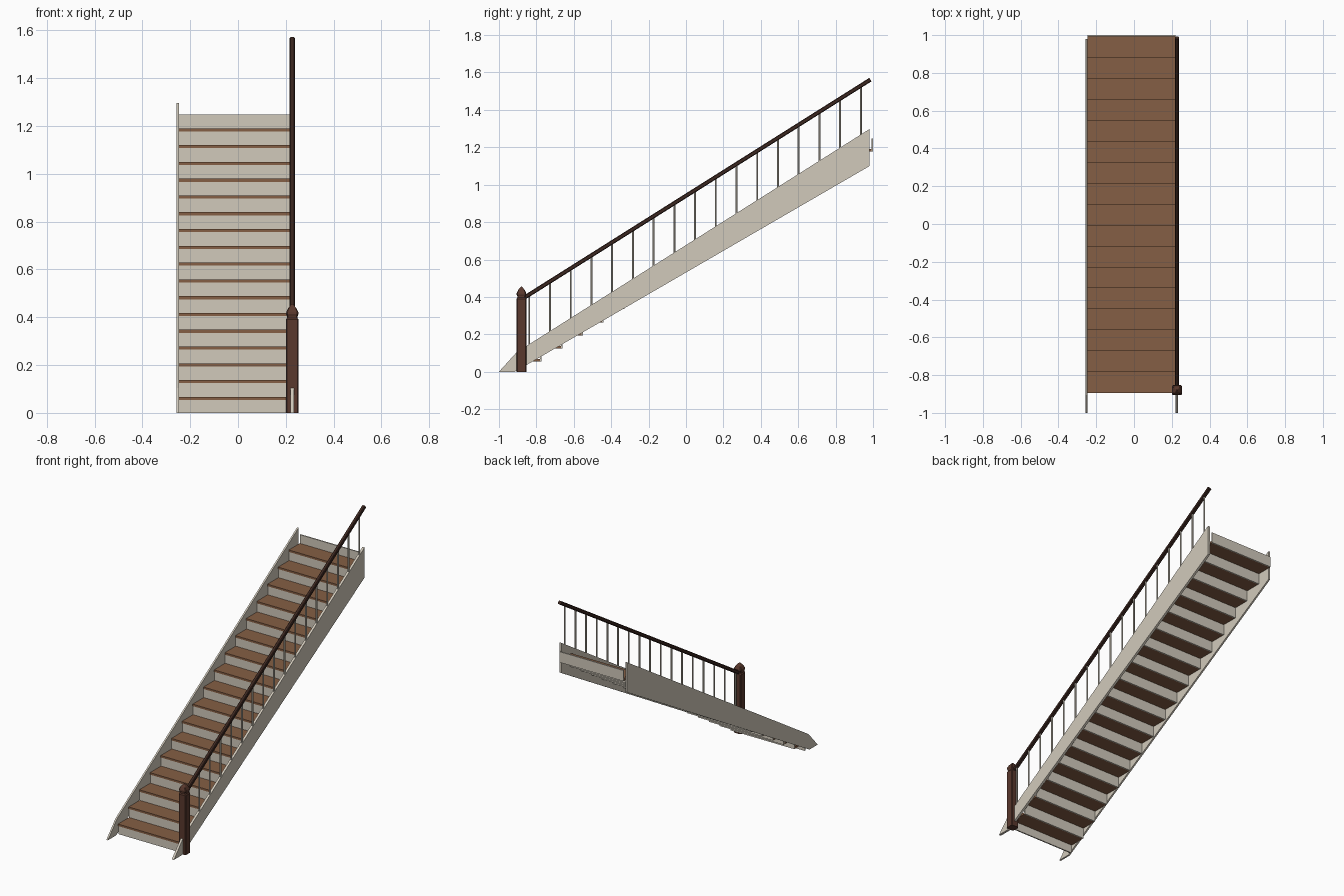
import bpy, bmesh
from mathutils import Vector

cube = bpy.data.objects.get("Cube")
if cube:
    bpy.data.objects.remove(cube, do_unlink=True)


def material(name, rgb):
    m = bpy.data.materials.new(name)
    m.use_nodes = True
    m.diffuse_color = (*rgb, 1)
    m.node_tree.nodes["Principled BSDF"].inputs["Base Color"].default_value = (*rgb, 1)
    return m


CREAM = material("cream paint", (0.64, 0.59, 0.50))
TREAD = material("tread wood", (0.235, 0.113, 0.058))
POST = material("post wood", (0.10, 0.04, 0.026))
RAIL = material("dark rail wood", (0.047, 0.021, 0.015))


def loft(name, rings, mat):
    """Join rings of points with quads and cap both ends."""
    bm = bmesh.new()
    loops = [[bm.verts.new(p) for p in ring] for ring in rings]
    n = len(loops[0])
    for a, b in zip(loops, loops[1:]):
        for i in range(n):
            bm.faces.new((a[i], a[(i + 1) % n], b[(i + 1) % n], b[i]))
    bm.faces.new(loops[0][::-1])
    bm.faces.new(loops[-1])
    bmesh.ops.recalc_face_normals(bm, faces=bm.faces)
    mesh = bpy.data.meshes.new(name)
    bm.to_mesh(mesh)
    bm.free()
    mesh.materials.append(mat)
    obj = bpy.data.objects.new(name, mesh)
    bpy.context.collection.objects.link(obj)
    return obj


def box(name, x0, x1, y0, y1, z0, z1, mat):
    ring = [(x0, y0), (x1, y0), (x1, y1), (x0, y1)]
    return loft(name, [[(x, y, z) for x, y in ring] for z in (z0, z1)], mat)


def octagon(half, cut):
    """Square with clipped corners."""
    k = half - cut
    return [(half, -k), (half, k), (k, half), (-k, half),
            (-half, k), (-half, -k), (-k, -half), (k, -half)]


STEPS = 17
RUN, RISE = 0.1108, 0.0702
FRONT, THICK = -0.894, 0.013
INNER_L, INNER_R = -0.246, 0.219
RAIL_X = 0.227

# Treads and risers; one more riser closes the top
for i in range(STEPS + 1):
    y = FRONT + i * RUN
    under = 0.054 + i * RISE
    bottom = under - RISE if i else 0
    box(f"riser_{i + 1}", INNER_L, INNER_R, y + 0.003, y + 0.011, bottom, under, CREAM)
    if i < STEPS:
        box(f"tread_{i + 1}", INNER_L, INNER_R, y, y + RUN + 0.003,
            under, under + THICK, TREAD)

# Side stringers, tapering toward the floor
profile = [(-1, 0), (-0.915, 0), (0.98, 1.099), (0.98, 1.297), (-0.905, 0.105)]
for name, x0, x1 in (("left_stringer", INNER_R, 0.234),
                     ("right_stringer", -0.257, INNER_L)):
    loft(name, [[(x, y, z) for y, z in profile] for x in (x0, x1)], CREAM)

# Newel post with a pointed cap
POST_Y = -0.88
sections = [(0, 0.0265), (0.39, 0.0265), (0.396, 0.022), (0.404, 0.022),
            (0.414, 0.026), (0.422, 0.025), (0.438, 0.017), (0.449, 0.008),
            (0.455, 0.002)]
loft("newel_post", [[(RAIL_X + x, POST_Y + y, z) for x, y in octagon(h, h * 0.2)]
                    for z, h in sections], POST)

# Handrail running parallel to the flight
start, end = Vector((RAIL_X, -0.865, 0.396)), Vector((RAIL_X, 0.986, 1.562))
along = (end - start).normalized()
across = Vector((1, 0, 0))
up = across.cross(along)
loft("handrail", [[p + across * a + up * b for a, b in octagon(0.011, 0.004)]
                  for p in (start, end)], RAIL)

# Balusters between stringer and handrail
slope = along.z / along.y
for i in range(STEPS):
    y = -0.838 + i * RUN
    low = 0.10 + 0.632 * (y + 0.905)
    high = start.z + slope * (y - start.y)
    loft(f"baluster_{i + 1}", [[(RAIL_X + a, y + b, z) for a, b in octagon(0.005, 0.003)]
                               for z in (low, high)], CREAM)
